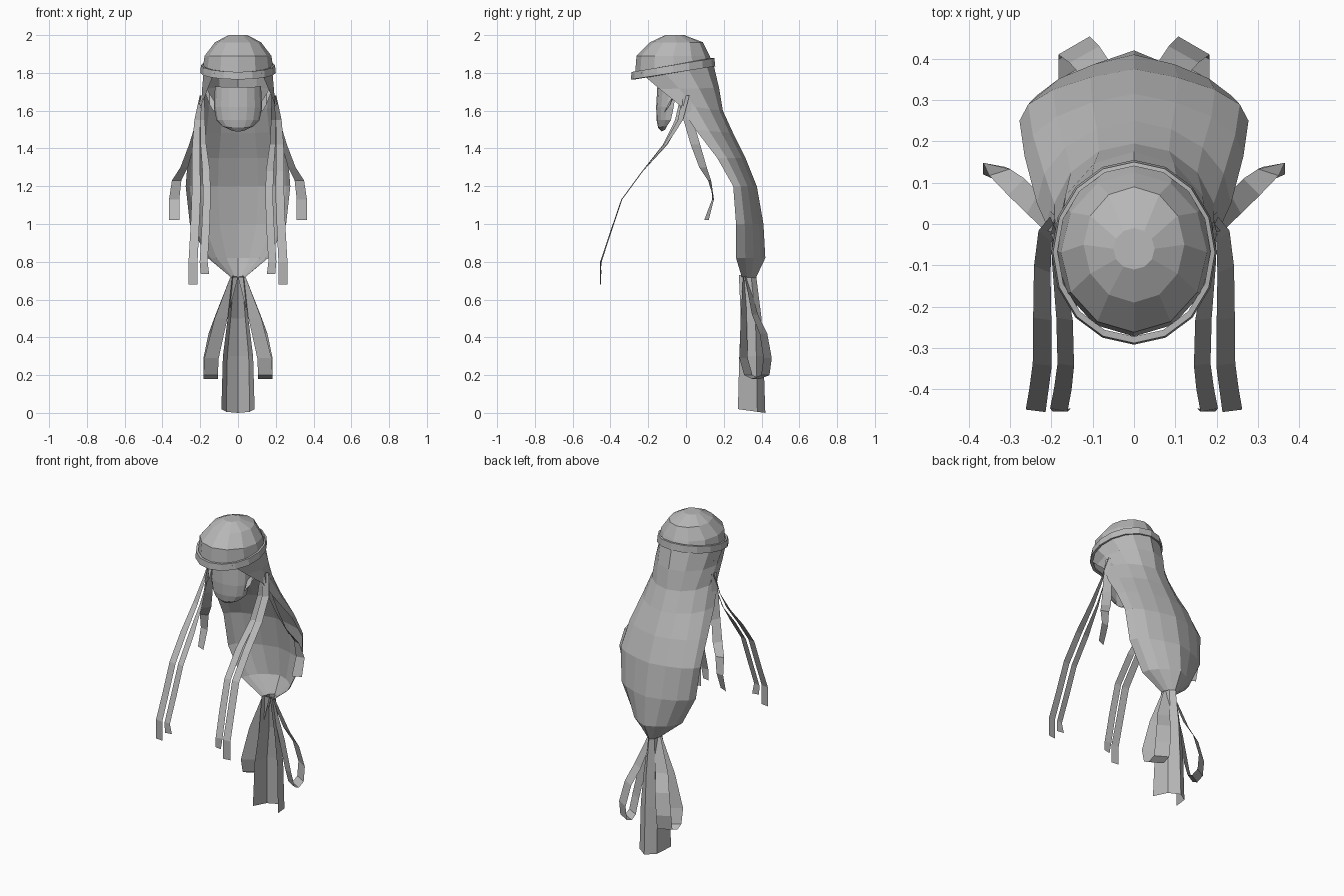
import bpy, bmesh, math
from mathutils import Vector

grey = bpy.data.materials.new("cloth grey")
grey.diffuse_color = (0.48, 0.48, 0.48, 1)


def grid(name, rows, closed=False, cap=False):
    """Skin rows of points into a flat-shaded surface."""
    bm = bmesh.new()
    vs = [[bm.verts.new(p) for p in r] for r in rows]
    n = len(rows[0])
    for a, b in zip(vs, vs[1:]):
        for i in range(n if closed else n - 1):
            j = (i + 1) % n
            bm.faces.new((a[i], a[j], b[j], b[i]))
    if cap:
        bm.faces.new(vs[-1])
    bmesh.ops.recalc_face_normals(bm, faces=bm.faces[:])
    me = bpy.data.meshes.new(name)
    bm.to_mesh(me)
    bm.free()
    me.materials.append(grey)
    ob = bpy.data.objects.new(name, me)
    bpy.context.collection.objects.link(ob)
    return ob


def ring(zf, zb, yf, yb, rx, n=12):
    """Closed oval, tilted from front height zf to back height zb."""
    out = []
    for i in range(n):
        t = 2 * math.pi * i / n
        k = (1 + math.cos(t)) / 2
        out.append((rx * math.sin(t), yf + (yb - yf) * k, zf + (zb - zf) * k))
    return out


def arc(zf, zb, w, yf, yb, a=90, n=8, ridge=0.0):
    """Open arc from edge depth yf round to middle depth yb; ridge sharpens the middle."""
    out = []
    for i in range(n + 1):
        f = 2 * i / n - 1
        t = math.radians(a) * f
        k = (1 - math.cos(t)) / (1 - math.cos(math.radians(a)))
        k = k * (1 - ridge) + abs(f) * ridge
        out.append((w * math.sin(t), yb + (yf - yb) * k, zb + (zf - zb) * k))
    return out


def strip(name, path):
    """Ribbons on both sides; path items are (centre, half-width vector)."""
    for s, side in ((1, "right"), (-1, "left")):
        rows = []
        for c, h in path:
            c, h = Vector(c), Vector(h)
            rows.append([(s * p.x, p.y, p.z) for p in (c - h, c + h)])
        grid(f"{name}_{side}", rows)


# Rounded cap
grid("cap", [ring(1.765, 1.84, -.272, .148, .19),
             ring(1.89, 1.89, -.262, .125, .177),
             ring(1.962, 1.962, -.19, .09, .122),
             ring(2.0, 2.0, -.11, -.01, .05)], closed=True, cap=True)

# Band round the cap
grid("head_band", [ring(1.805, 1.88, -.272, .14, .185, 16),
                   ring(1.805, 1.878, -.288, .15, .196, 16),
                   ring(1.765, 1.835, -.292, .155, .2, 16),
                   ring(1.765, 1.835, -.272, .145, .188, 16)], closed=True)

# Long wrap hanging behind, open at the front
grid("back_wrap", [arc(1.80, 1.86, .186, -.24, .142, 138),
                   arc(1.715, 1.72, .19, -.14, .175, 122),
                   arc(1.63, 1.60, .20, -.035, .195, 100),
                   arc(1.50, 1.48, .235, .05, .25, ridge=.15),
                   arc(1.35, 1.35, .265, .165, .315, ridge=.35),
                   arc(1.20, 1.20, .277, .25, .375, ridge=.5),
                   arc(1.00, 1.00, .255, .265, .41, ridge=.5),
                   arc(.82, .82, .16, .265, .42, ridge=.5),
                   arc(.72, .715, .04, .295, .37, ridge=.3)])

# Tail below the knot
grid("tail", [arc(.73, .72, .03, .28, .372, n=4),
              arc(.50, .50, .055, .29, .40, n=4),
              arc(.30, .30, .08, .282, .41, n=4),
              arc(.02, .0, .088, .275, .42, n=4)])

# Curved cover over the mouth and chin
grid("chin_cover", [arc(1.73, 1.725, .122, -.05, -.152),
                    arc(1.62, 1.62, .127, -.065, -.158),
                    arc(1.55, 1.55, .114, -.08, -.156),
                    arc(1.52, 1.51, .085, -.10, -.148),
                    arc(1.50, 1.49, .04, -.11, -.13)])

# Straps from the cover to the wrap
strip("cover_strap", [((.125, -.10, 1.62), (0, .015, .03)),
                      ((.15, -.07, 1.66), (0, .015, .03)),
                      ((.18, -.04, 1.73), (0, .02, .02))])

# Bow loops either side of the tail, turned outward
strip("bow_loop", [((.02, .32, .72), (.02, -.008, 0)),
                   ((.085, .365, .52), (.034, -.016, 0)),
                   ((.12, .41, .42), (.036, -.02, 0)),
                   ((.145, .432, .29), (.038, -.022, 0)),
                   ((.145, .42, .20), (.038, -.022, 0)),
                   ((.145, .37, .18), (.038, -.022, 0)),
                   ((.145, .33, .20), (.038, -.022, 0)),
                   ((.14, .305, .29), (.038, -.022, 0)),
                   ((.09, .305, .50), (.034, -.016, 0)),
                   ((.02, .31, .72), (.02, -.008, 0))])

# Ribbons blown forward
strip("inner_ribbon", [((.185, -.01, 1.68), (.008, .018, 0)),
                       ((.187, -.04, 1.55), (.012, .018, 0)),
                       ((.183, -.11, 1.42), (.015, .012, 0)),
                       ((.168, -.23, 1.28), (.02, .003, 0)),
                       ((.165, -.34, 1.13), (.02, .003, 0)),
                       ((.172, -.398, .96), (.021, .003, 0)),
                       ((.182, -.45, .80), (.021, .004, 0)),
                       ((.175, -.450, .735), (.022, -.004, 0))])
strip("outer_ribbon", [((.195, .0, 1.68), (.008, .018, 0)),
                       ((.215, -.03, 1.55), (.016, .014, 0)),
                       ((.222, -.11, 1.42), (.02, .008, 0)),
                       ((.222, -.23, 1.28), (.022, .003, 0)),
                       ((.222, -.34, 1.13), (.023, .003, 0)),
                       ((.23, -.40, .95), (.023, .003, 0)),
                       ((.238, -.452, .80), (.024, .003, 0)),
                       ((.238, -.452, .68), (.024, .003, 0))])

# Ribbons swept out to the side
strip("side_ribbon", [((.195, .0, 1.68), (.004, -.02, 0)),
                      ((.213, .012, 1.55), (.006, -.025, 0)),
                      ((.245, .05, 1.42), (.014, -.025, 0)),
                      ((.285, .09, 1.30), (.02, -.02, 0)),
                      ((.325, .125, 1.23), (.025, -.008, 0)),
                      ((.338, .143, 1.13), (.027, .005, 0)),
                      ((.338, .108, 1.02), (.027, .012, 0))])
